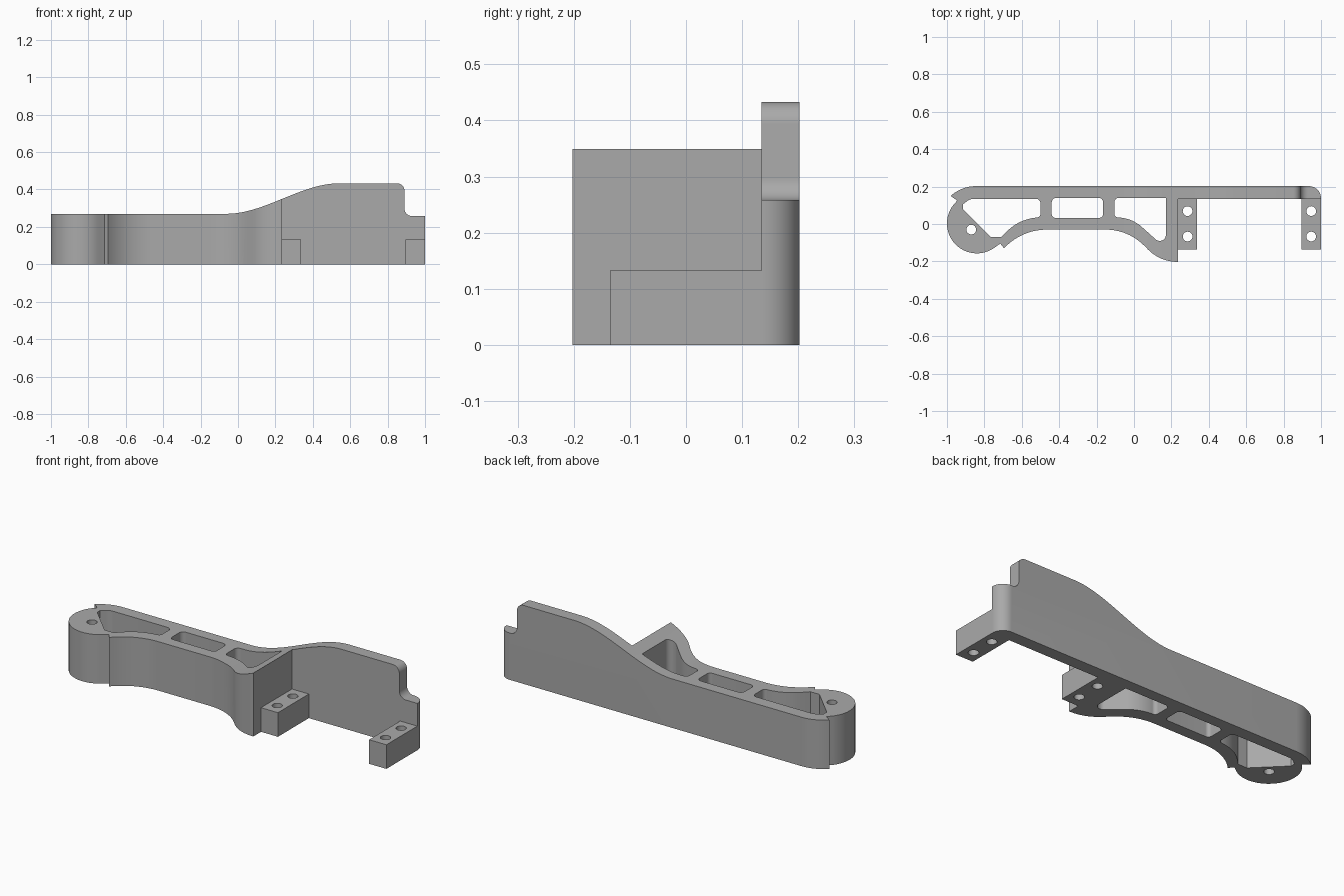
import bpy, bmesh, math
from mathutils import Vector

if "Cube" in bpy.data.objects:
    bpy.data.objects.remove(bpy.data.objects["Cube"], do_unlink=True)

grey = bpy.data.materials.new("plain grey")
grey.use_nodes = True
grey.diffuse_color = (0.4, 0.4, 0.4, 1)
grey.node_tree.nodes["Principled BSDF"].inputs["Base Color"].default_value = (0.4, 0.4, 0.4, 1)


def rounded(points, steps=12):
    """Polygon whose corners (x, y, radius) become tangent arcs."""
    out = []
    for i, p in enumerate(points):
        corner = Vector(p[:2])
        if len(p) < 3:
            out.append(corner)
            continue
        a = (Vector(points[i - 1][:2]) - corner).normalized()
        b = (Vector(points[(i + 1) % len(points)][:2]) - corner).normalized()
        half = a.angle(b) / 2
        centre = corner + (a + b).normalized() * p[2] / math.sin(half)
        start = corner + a * p[2] / math.tan(half) - centre
        end = corner + b * p[2] / math.tan(half) - centre
        turn = math.atan2(start.cross(end), start.dot(end))
        for k in range(steps + 1):
            t = turn * k / steps
            out.append(centre + Vector((start.x * math.cos(t) - start.y * math.sin(t),
                                        start.x * math.sin(t) + start.y * math.cos(t))))
    return out


def arc(cx, cy, r, a0, a1, n):
    return [(cx + r * math.cos(math.radians(a0 + (a1 - a0) * k / n)),
             cy + r * math.sin(math.radians(a0 + (a1 - a0) * k / n))) for k in range(n + 1)]


def prism(name, pts, lo, hi, upright=False):
    """Extrude a plan outline along z, or an upright outline along y."""
    bm = bmesh.new()
    place = (lambda p: (p[0], lo, p[1])) if upright else (lambda p: (p[0], p[1], lo))
    face = bm.faces.new([bm.verts.new(place(p)) for p in pts])
    top = bmesh.ops.extrude_face_region(bm, geom=[face])["geom"]
    move = Vector((0, hi - lo, 0)) if upright else Vector((0, 0, hi - lo))
    bmesh.ops.translate(bm, vec=move, verts=[v for v in top if isinstance(v, bmesh.types.BMVert)])
    bmesh.ops.recalc_face_normals(bm, faces=bm.faces)
    mesh = bpy.data.meshes.new(name)
    bm.to_mesh(mesh)
    bm.free()
    mesh.materials.append(grey)
    obj = bpy.data.objects.new(name, mesh)
    bpy.context.collection.objects.link(obj)
    return obj


def boolean(obj, cutter, operation="DIFFERENCE"):
    mod = obj.modifiers.new("cut", "BOOLEAN")
    mod.object, mod.operation, mod.solver = cutter, operation, "EXACT"
    bpy.context.view_layer.update()
    result = bpy.data.meshes.new_from_object(obj.evaluated_get(bpy.context.evaluated_depsgraph_get()))
    obj.modifiers.clear()
    obj.data = result
    bpy.data.objects.remove(cutter, do_unlink=True)


def drill(obj, x, y):
    boolean(obj, prism("drill", arc(x, y, 0.026, 0, 345, 23), -0.1, 0.6))


def finish(obj):
    obj.data.shade_smooth()
    obj.data.set_sharp_from_angle(angle=math.radians(30))


# Main body: back wall, round left end, curved front rail
outline = rounded([(1, 0.135), (1, 0.2025, 0.065), (-0.92, 0.2025, 0.2), (-0.98, 0.15), (-0.945, 0.125)])
outline += arc(-0.84, 0.003, 0.16, 143, 307, 40)
outline += rounded([(-0.715, -0.105), (-0.695, -0.13), (-0.595, -0.03, 0.31), (-0.03, -0.03, 0.29),
                    (0.14, -0.2025, 0.22), (0.235, -0.2025), (0.235, 0.135)])
body = prism("body", outline, 0, 0.6)

# Three weight-saving windows through the body
windows = [
    [(-0.5, 0.135, 0.025), (-0.875, 0.135, 0.06), (-0.915, 0.105), (-0.915, 0.08), (-0.765, -0.07),
     (-0.71, -0.07), (-0.605, 0.035, 0.25), (-0.5, 0.035, 0.02)],
    [(-0.165, 0.14, 0.025), (-0.44, 0.14, 0.025), (-0.44, 0.033, 0.02), (-0.165, 0.033, 0.02)],
    [(0.17, 0.14), (-0.105, 0.14, 0.025), (-0.105, 0.035, 0.02), (-0.015, 0.035, 0.2),
     (0.125, -0.09, 0.03), (0.17, -0.09, 0.03)],
]
for w in windows:
    boolean(body, prism("window_cutter", rounded(w), -0.1, 0.7))
drill(body, -0.87, -0.03)

# Height profile: low left, smooth rise, stepped right end
profile = [(-1.1, -0.1), (-1.1, 0.27)]
for k in range(25):
    t = k / 24
    profile.append((-0.06 + 0.6 * t, 0.27 + 0.163 * t * t * (3 - 2 * t)))
profile += rounded([(0.6, 0.433), (0.89, 0.433, 0.04), (0.89, 0.258, 0.04), (1.1, 0.258), (1.1, -0.1)])
boolean(body, prism("height_cutter", profile, -0.4, 0.4, upright=True), "INTERSECT")
finish(body)

# Drilled mounting tabs
for name, x0, x1 in (("inner_tab", 0.235, 0.338), ("outer_tab", 0.895, 1.0)):
    tab = prism(name, [(x0, -0.135), (x1, -0.135), (x1, 0.135), (x0, 0.135)], 0, 0.133)
    for y in (-0.067, 0.069):
        drill(tab, (x0 + x1) / 2, y)
    finish(tab)
